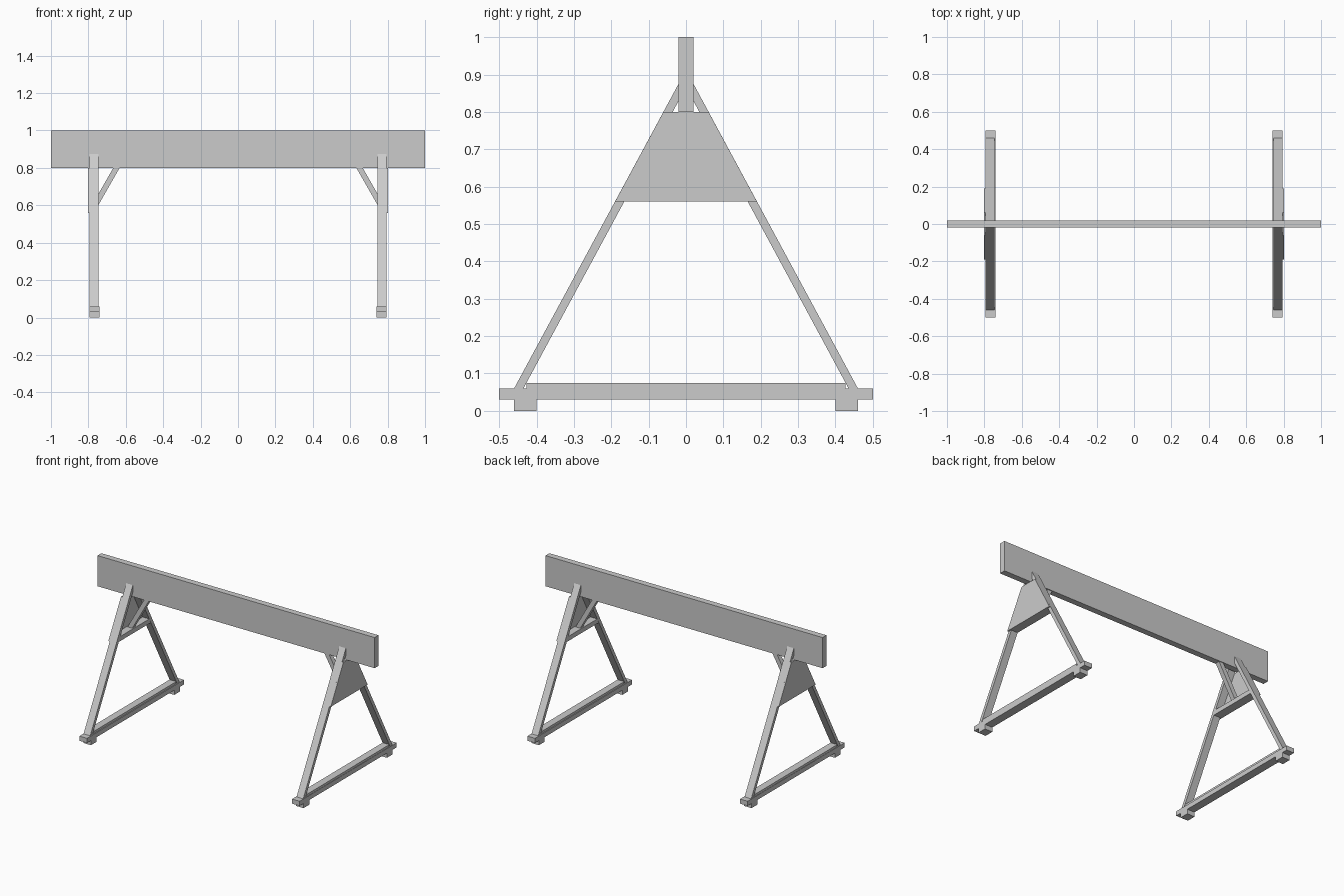
import bpy, bmesh
from mathutils import Vector

cube = bpy.data.objects.get("Cube")
if cube:
    bpy.data.objects.remove(cube, do_unlink=True)

grey = bpy.data.materials.new("plain_grey")
grey.use_nodes = True
colour = (0.6, 0.6, 0.6, 1)
grey.diffuse_color = colour
grey.node_tree.nodes["Principled BSDF"].inputs["Base Color"].default_value = colour


def extrude(name, points, start, end):
    """Prism from a closed outline of 3D points, pushed from start to end."""
    bm = bmesh.new()
    face = bm.faces.new([bm.verts.new(Vector(p) + Vector(start)) for p in points])
    new = bmesh.ops.extrude_face_region(bm, geom=[face])["geom"]
    bmesh.ops.translate(bm, vec=Vector(end) - Vector(start),
                        verts=[v for v in new if isinstance(v, bmesh.types.BMVert)])
    bmesh.ops.recalc_face_normals(bm, faces=bm.faces)
    mesh = bpy.data.meshes.new(name)
    bm.to_mesh(mesh)
    bm.free()
    mesh.materials.append(grey)
    obj = bpy.data.objects.new(name, mesh)
    bpy.context.collection.objects.link(obj)
    return obj


def slab(name, outline, x0, x1):
    """Outline in (y, z), extruded along x."""
    return extrude(name, [(0, y, z) for y, z in outline], (x0, 0, 0), (x1, 0, 0))


def rect(y0, y1, z0, z1):
    return [(y0, z0), (y1, z0), (y1, z1), (y0, z1)]


def leg_y(z, inset=0):
    """Outer edge of the sloping leg at height z."""
    return 0.46 - 0.54 * (z - 0.06) - inset


LEG_W = 0.025

# Top beam
slab("top_beam", rect(-0.02, 0.02, 0.8, 1.0), -1, 1)

for side, s in (("left", 1), ("right", -1)):
    inner, outer = s * 0.745, s * 0.793

    # Foot rail, stiffening strip and foot blocks
    slab(side + "_foot_rail", rect(-0.5, 0.5, 0.03, 0.06), s * 0.74, s * 0.795)
    y = leg_y(0.075, LEG_W)
    slab(side + "_rail_strip", rect(-y, y, 0.06, 0.075), inner, outer)
    for end, e in (("front", -1), ("back", 1)):
        slab(f"{side}_{end}_foot", rect(e * 0.4, e * 0.46, 0, 0.03), s * 0.74, s * 0.795)

        # Sloping leg, cut upright where it meets the beam
        outline = [(leg_y(0.06), 0.06), (0.02, 0.875), (0.02, 0.829), (leg_y(0.06, LEG_W), 0.06)]
        slab(f"{side}_{end}_leg", [(e * a, z) for a, z in outline], inner, outer)

    # Gusset plate on the outer face
    low, high = leg_y(0.56), leg_y(0.8)
    slab(side + "_gusset_plate", [(-low, 0.56), (low, 0.56), (high, 0.8), (-high, 0.8)],
         outer, s * 0.803)

    # Cross bar between the legs
    low, high = leg_y(0.56, LEG_W), leg_y(0.59, LEG_W)
    slab(side + "_cross_bar", [(-low, 0.56), (low, 0.56), (high, 0.59), (-high, 0.59)],
         inner, outer)

    # Diagonal brace from the cross bar to the beam
    brace = [(0.633, 0.8), (0.667, 0.8), (0.787, 0.59), (0.753, 0.59)]
    extrude(side + "_brace", [(s * x, 0, z) for x, z in brace], (0, -0.015, 0), (0, 0.015, 0))
